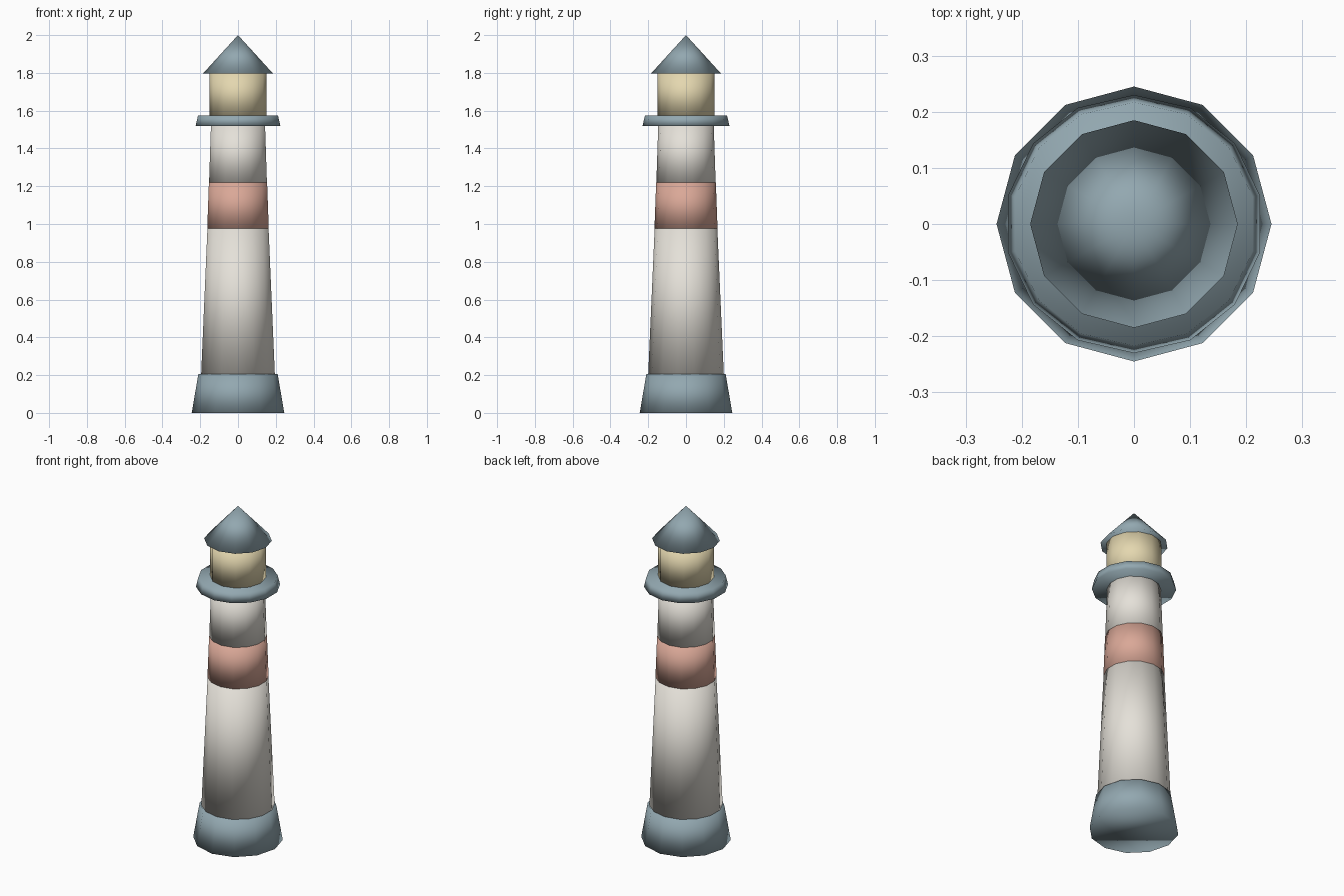
import bpy
import bmesh
from mathutils import Matrix

cube = bpy.data.objects.get("Cube")
if cube:
    bpy.data.objects.remove(cube, do_unlink=True)


def make_material(name, rgb):
    mat = bpy.data.materials.new(name)
    mat.use_nodes = True
    colour = (*rgb, 1.0)
    mat.diffuse_color = colour
    mat.node_tree.nodes["Principled BSDF"].inputs["Base Color"].default_value = colour
    return mat


slate = make_material("slate blue", (0.29, 0.39, 0.435))
white = make_material("warm white", (0.78, 0.75, 0.69))
coral = make_material("faded coral", (0.70, 0.39, 0.31))
cream = make_material("lamp cream", (0.775, 0.68, 0.43))


def tapered_drum(name, mat, sides, z_low, z_high, r_low, r_high):
    """Closed, smooth-shaded drum or cone with one corner on the +y axis."""
    bm = bmesh.new()
    bmesh.ops.create_cone(
        bm, cap_ends=True, segments=sides, radius1=r_low, radius2=r_high,
        depth=z_high - z_low,
        matrix=Matrix.Translation((0, 0, (z_low + z_high) / 2)))
    bmesh.ops.remove_doubles(bm, verts=bm.verts, dist=0.0001)
    bmesh.ops.recalc_face_normals(bm, faces=bm.faces)
    for face in bm.faces:
        face.smooth = True
    mesh = bpy.data.meshes.new(name)
    bm.to_mesh(mesh)
    bm.free()
    mesh.materials.append(mat)
    obj = bpy.data.objects.new(name, mesh)
    bpy.context.collection.objects.link(obj)
    return obj


# Footing
tapered_drum("base", slate, 12, 0, 0.205, 0.245, 0.21)

# Tapering tower with a coloured band
tapered_drum("tower_lower", white, 14, 0.205, 0.975, 0.20, 0.166)
tapered_drum("tower_band", coral, 14, 0.975, 1.22, 0.167, 0.158)
tapered_drum("tower_upper", white, 14, 1.22, 1.52, 0.157, 0.147)

# Walkway, lamp room and roof
tapered_drum("gallery", slate, 14, 1.52, 1.575, 0.23, 0.217)
tapered_drum("lantern_room", cream, 12, 1.575, 1.797, 0.152, 0.152)
tapered_drum("roof", slate, 12, 1.797, 2.0, 0.185, 0)
